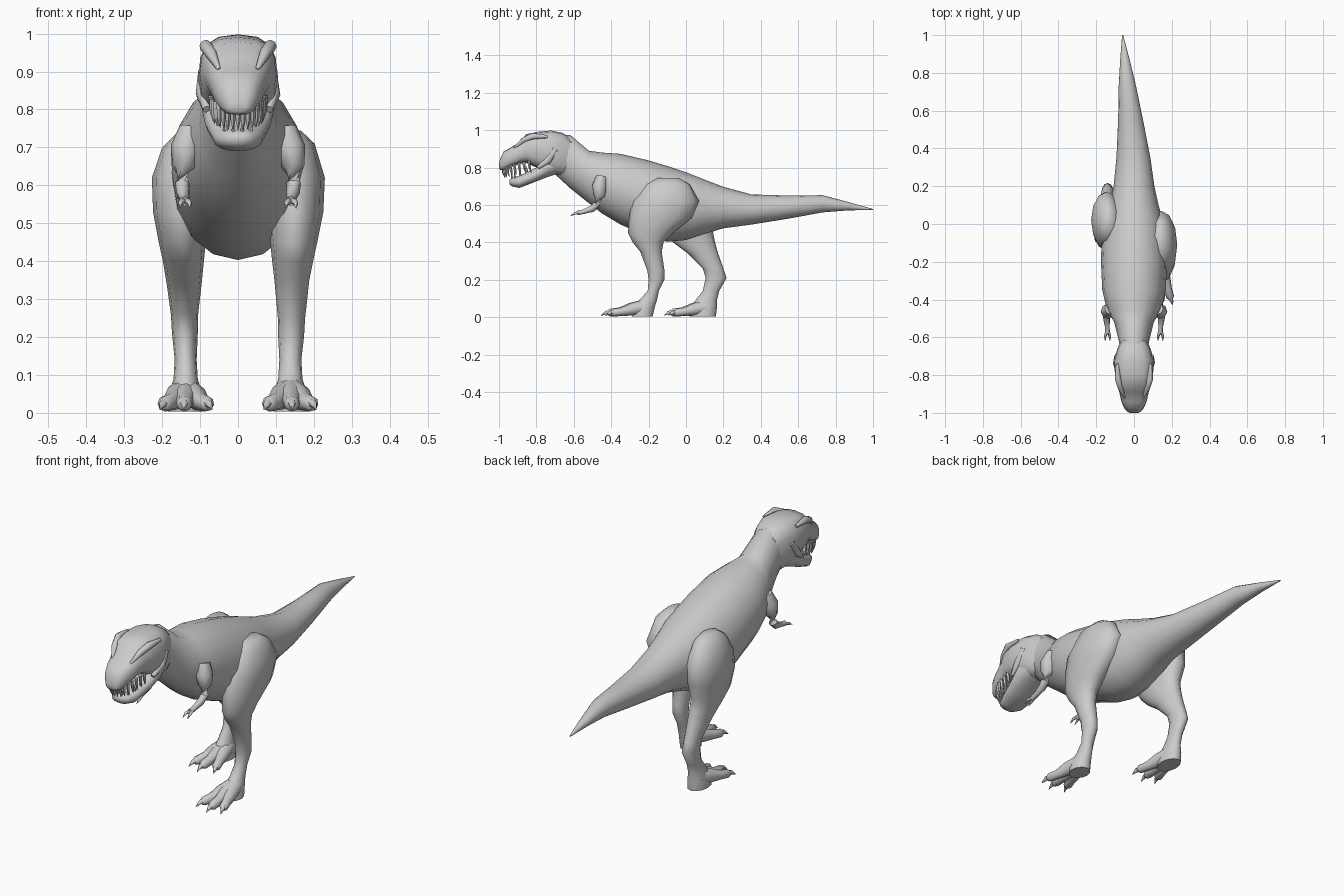
import bpy, bmesh
from math import sin, cos, pi, radians
from mathutils import Vector


def spow(v, p):
    return (1 if v >= 0 else -1) * abs(v) ** p


def loft(name, rings, n=14, power=2.0):
    """Skin rings of (centre, u half-axis, v half-axis); capped at both ends."""
    bm = bmesh.new()
    loops = []
    for c, u, v in rings:
        loop = []
        for i in range(n):
            a = 2 * pi * i / n
            loop.append(bm.verts.new(Vector(c) + Vector(u) * spow(cos(a), 2 / power)
                                     + Vector(v) * spow(sin(a), 2 / power)))
        loops.append(loop)
    for a, b in zip(loops, loops[1:]):
        for i in range(n):
            j = (i + 1) % n
            bm.faces.new((a[i], a[j], b[j], b[i]))
    bm.faces.new(loops[0])
    bm.faces.new(loops[-1][::-1])
    bmesh.ops.recalc_face_normals(bm, faces=bm.faces)
    me = bpy.data.meshes.new(name)
    bm.to_mesh(me)
    bm.free()
    ob = bpy.data.objects.new(name, me)
    bpy.context.collection.objects.link(ob)
    bpy.ops.object.select_all(action='DESELECT')
    ob.select_set(True)
    bpy.context.view_layer.objects.active = ob
    bpy.ops.object.shade_smooth_by_angle(angle=radians(60))
    return ob


def along_y(name, rows, n=14, power=2.0):
    """Rows of (y, x, top z, bottom z, half width)."""
    return loft(name, [((x, y, (t + b) / 2), (w, 0, 0), (0, 0, (t - b) / 2))
                       for y, x, t, b, w in rows], n, power)


def along_z(name, rows, side, n=12):
    """Rows of (z, x, front y, back y, half width)."""
    return loft(name, [((side * x, (f + b) / 2, z), (w, 0, 0), (0, (b - f) / 2, 0))
                       for z, x, f, b, w in rows], n)


def tube(name, pts, radii, n=8):
    pts = [Vector(p) for p in pts]
    rings = []
    for i, p in enumerate(pts):
        d = (pts[min(i + 1, len(pts) - 1)] - pts[max(i - 1, 0)]).normalized()
        u = d.cross(Vector((0.1, 0.2, 1)) if abs(d.z) < 0.9 else Vector((0, 1, 0))).normalized()
        rings.append((p, u * radii[i], d.cross(u) * radii[i]))
    return loft(name, rings, n)


# Neck, trunk and tail
along_y("body", [
    (-.74, 0, .96, .80, .06), (-.62, 0, .975, .69, .08), (-.52, 0, .89, .61, .105),
    (-.45, 0, .88, .555, .145), (-.35, 0, .873, .495, .168), (-.2, 0, .838, .43, .175),
    (-.1, 0, .808, .403, .172), (0, 0, .775, .412, .16), (.1, 0, .735, .445, .13),
    (.2, 0, .697, .475, .108), (.35, -.003, .656, .495, .09), (.55, -.018, .65, .527, .066),
    (.73, -.035, .652, .56, .046), (.87, -.048, .615, .571, .025), (1, -.06, .578, .573, .003)], 16)

# Skull and lower jaw
along_y("skull", [
    (-.60, 0, .95, .76, .06), (-.66, 0, .985, .755, .088), (-.72, 0, .998, .765, .105),
    (-.80, 0, .99, .80, .101), (-.855, 0, .978, .825, .09), (-.89, 0, .935, .82, .078),
    (-.94, 0, .905, .80, .067), (-.975, 0, .885, .785, .052), (-.993, 0, .85, .787, .036),
    (-1.0, 0, .82, .797, .022)], 16, 2.7)
along_y("lower_jaw", [
    (-.69, 0, .88, .765, .085), (-.74, 0, .86, .748, .096), (-.80, 0, .80, .725, .087),
    (-.89, 0, .757, .69, .064), (-.93, 0, .745, .698, .045), (-.945, 0, .735, .712, .022)], 14, 2.4)

# Teeth follow a horseshoe around each jaw
for i in range(17):
    a = (i - 8) / 8 * pi / 2
    x, s = sin(a), 1 - cos(a)
    ux, uy, uz = .07 * x, -.98 + .14 * s, .797 + .028 * s
    tube("upper_tooth", [(ux, uy, uz + .012), (ux, uy + .004, uz - .025), (ux * .95, uy + .012, uz - .052)],
         [.009, .007, .001], 5)
    if i % 2:
        lx, ly, lz = .06 * x, -.93 + .10 * s, .735 + .05 * s
        tube("lower_tooth", [(lx, ly, lz), (lx, ly - .006, lz + .035)], [.007, .001], 5)

ARM_LEG = {
    1: [(.745, .135, -.15, -.04, .03), (.71, .14, -.22, .02, .062), (.62, .145, -.29, .07, .084),
        (.53, .15, -.305, .03, .075), (.45, .147, -.31, -.07, .062), (.40, .144, -.285, -.12, .054),
        (.35, .142, -.245, -.13, .046), (.25, .141, -.207, -.115, .036), (.20, .14, -.2, -.115, .034),
        (.14, .138, -.205, -.145, .029), (.09, .138, -.25, -.155, .032), (.05, .138, -.29, -.168, .044),
        (.004, .138, -.29, -.178, .046)],
    -1: [(.735, .135, -.04, .07, .03), (.70, .14, -.09, .12, .06), (.62, .145, -.13, .17, .082),
         (.53, .15, -.14, .17, .074), (.45, .147, -.12, .145, .062), (.40, .144, -.07, .155, .054),
         (.34, .142, .01, .172, .046), (.26, .141, .09, .20, .036), (.21, .14, .105, .217, .034),
         (.14, .138, .09, .178, .029), (.09, .138, .05, .165, .032), (.05, .138, .02, .165, .044),
         (.004, .138, .02, .16, .046)]}

for side, tag in ((1, "right"), (-1, "left")):
    # Thigh, shin and ankle; the right leg steps forward
    along_z(tag + "_leg", ARM_LEG[side], side)
    dy = 0 if side == 1 else .335

    # Three clawed toes
    for k, (tx, ty) in enumerate(((.195, -.395), (.142, -.415), (.08, -.395))):
        def at(f, z):
            return (side * (.138 + (tx - .138) * f), dy - .22 + (ty + .22) * f, z)
        tube(tag + "_toe", [at(0, .055), at(.4, .042), at(.7, .029), at(.95, .024), at(1.02, .02)],
             [.04, .034, .023, .021, .012])
        tube(tag + "_toe_claw", [at(.9, .03), at(1.07, .024), at(1.2, .008)], [.013, .010, .001], 6)

    # Small arm with a two-fingered hand
    tube(tag + "_arm", [(side * .125, -.45, .75), (side * .137, -.462, .70), (side * .145, -.465, .65),
                        (side * .147, -.475, .605), (side * .145, -.50, .58), (side * .141, -.55, .563),
                        (side * .14, -.578, .558)],
         [.03, .04, .031, .02, .018, .012, .013])
    for f in (-1, 1):
        tube(tag + "_finger", [(side * .14 + f * .004, -.57, .56), (side * .14 + f * .012, -.595, .554),
                               (side * .14 + f * .013, -.618, .54)], [.009, .007, .001], 6)

    # Brow ridge and cheek
    tube(tag + "_brow", [(side * .088, -.74, .965), (side * .085, -.82, .967), (side * .07, -.87, .945),
                         (side * .05, -.92, .905)], [.008, .017, .015, .005])
    tube(tag + "_cheek", [(side * .085, -.70, .90), (side * .09, -.735, .84), (side * .083, -.79, .80)],
         [.02, .022, .01])
